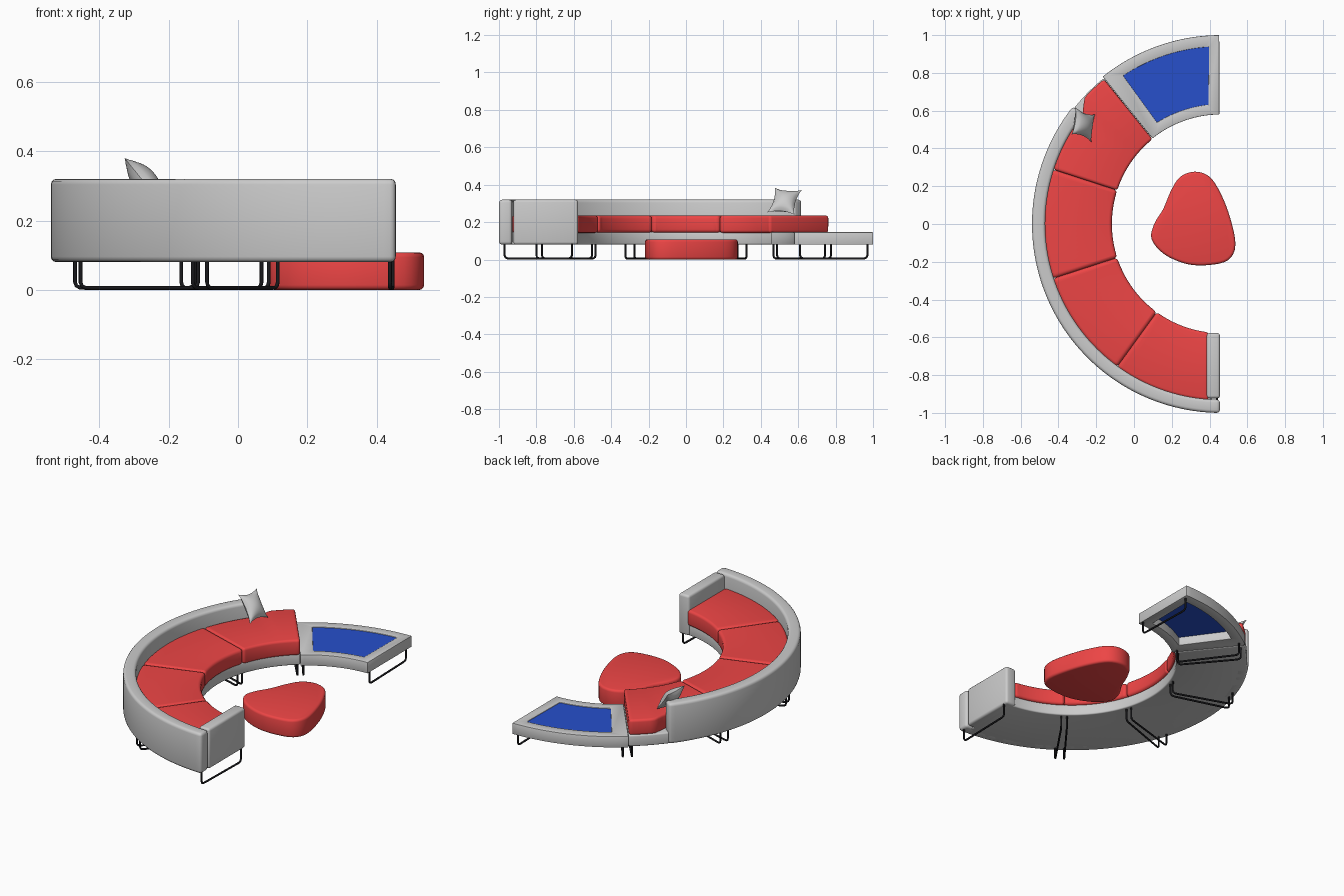
import bpy, bmesh
from math import radians, cos, sin
from mathutils import Vector

if "Cube" in bpy.data.objects:
    bpy.data.objects.remove(bpy.data.objects["Cube"])

CX = 0.46  # centre of the sofa arc, y = 0


def material(name, rgb):
    m = bpy.data.materials.new(name)
    m.diffuse_color = (*rgb, 1)
    m.use_nodes = True
    m.node_tree.nodes["Principled BSDF"].inputs["Base Color"].default_value = m.diffuse_color
    return m


RED = material("red_fabric", (0.85, 0.06, 0.06))
BLUE = material("blue_glass", (0.02, 0.08, 0.6))
BLACK = material("black_metal", (0.01, 0.01, 0.012))


def polar(r, deg, z):
    return Vector((CX + r * cos(radians(deg)), r * sin(radians(deg)), z))


def finish(name, bm, mat=None, bevel=0, segments=3):
    bmesh.ops.recalc_face_normals(bm, faces=bm.faces)
    me = bpy.data.meshes.new(name)
    bm.to_mesh(me)
    bm.free()
    ob = bpy.data.objects.new(name, me)
    bpy.context.collection.objects.link(ob)
    if mat:
        me.materials.append(mat)
    bpy.ops.object.select_all(action='DESELECT')
    bpy.context.view_layer.objects.active = ob
    ob.select_set(True)
    if bevel:
        b = ob.modifiers.new("bevel", 'BEVEL')
        b.width, b.segments = bevel, segments
        b.limit_method, b.angle_limit = 'ANGLE', radians(50)
        bpy.ops.object.modifier_apply(modifier="bevel")
    bpy.ops.object.shade_smooth_by_angle(angle=radians(40))
    return ob


def arcs(r0, r1, start, end, n):
    """Inner and outer arc; start and end are (inner, outer) angles."""
    pairs = []
    for i in range(n + 1):
        t = i / n
        a0 = start[0] + (end[0] - start[0]) * t
        a1 = start[1] + (end[1] - start[1]) * t
        pairs.append(((r0, a0), (r1(a1) if callable(r1) else r1, a1)))
    return pairs


def sector(name, r0, r1, z0, z1, start, end, n=20, mat=None, bevel=0.0):
    bm = bmesh.new()
    rows = [[bm.verts.new(polar(*p, z)) for p, z in
             ((a, z0), (b, z0), (b, z1), (a, z1))]
            for a, b in arcs(r0, r1, start, end, n)]
    for p, q in zip(rows, rows[1:]):
        for k in range(4):
            bm.faces.new((p[k], p[k - 1], q[k - 1], q[k]))
    bm.faces.new(rows[0])
    bm.faces.new(rows[-1])
    return finish(name, bm, mat, bevel)


# Upholstered base and curved back
sector("sofa_base", 0.59, 0.99, 0.08, 0.147, (128.8, 128.8), (266, 267), 70, bevel=0.008)
sector("backrest", 0.93, 1.0, 0.08, 0.32, (141.5, 141.5), (269.7, 269.7), 64, bevel=0.016)

# Armrest at the end of the sofa
bm = bmesh.new()
bmesh.ops.create_cube(bm, size=1)
for v in bm.verts:
    v.co = Vector((0.42, -0.75, 0.2)) + v.co * Vector((0.07, 0.345, 0.24))
finish("armrest", bm, bevel=0.014)


# Seat cushions; the first one widens where the back stops
def first_outer(a):
    return 0.985 - 0.055 * min(1, max(0, (a - 137) / 5))


sector("seat_1", 0.577, first_outer, 0.143, 0.236, (128.9, 128.9), (162, 162), 24, RED, 0.02)
sector("seat_2", 0.577, 0.935, 0.143, 0.236, (162, 162), (198, 198), 20, RED, 0.02)
sector("seat_3", 0.577, 0.935, 0.143, 0.236, (198, 198), (234, 234), 20, RED, 0.02)
sector("seat_4", 0.577, 0.935, 0.143, 0.236, (234, 234), (263.5, 266), 20, RED, 0.02)


# Side table: open frame with a glass panel
def outline(r0, r1, start, end, n=20):
    pairs = arcs(r0, r1, start, end, n)
    return [p[0] for p in pairs] + [p[1] for p in reversed(pairs)]


outer = outline(0.58, 1.0, (90.8, 90.5), (128.7, 128.7))
inner = outline(0.635, 0.94, (96, 93.8), (122.2, 123.4))
bm = bmesh.new()
loops = [[bm.verts.new(polar(*p, z)) for p in o]
         for o, z in ((outer, 0.08), (outer, 0.146), (inner, 0.146), (inner, 0.08))]
for k in range(4):
    a, b = loops[k - 1], loops[k]
    for i in range(len(a)):
        bm.faces.new((a[i - 1], a[i], b[i], b[i - 1]))
finish("table_frame", bm, bevel=0.003, segments=2)
sector("table_glass", 0.633, 0.942, 0.132, 0.142, (95.8, 93.6), (122.4, 123.6), 20, BLUE)


# Sled legs, single at the ends and paired between the seats
def leg(index, deg):
    cu = bpy.data.curves.new("sled_leg", 'CURVE')
    cu.dimensions = '3D'
    cu.bevel_depth, cu.bevel_resolution = 0.0055, 2
    half = [(0.61, 0.085), (0.61, 0.022), (0.614, 0.012), (0.624, 0.0065), (0.64, 0.0055)]
    pts = half + [(1.58 - r, z) for r, z in reversed(half)]
    sp = cu.splines.new('POLY')
    sp.points.add(len(pts) - 1)
    for p, (r, z) in zip(sp.points, pts):
        p.co = (*polar(r, deg, z), 1)
    cu.materials.append(BLACK)
    ob = bpy.data.objects.new(f"sled_leg_{index}", cu)
    bpy.context.collection.objects.link(ob)


for i, deg in enumerate((91.5, 127, 130, 160.5, 163.5, 196.5, 199.5, 232.5, 235.5, 268.7)):
    leg(i + 1, deg)

# Pebble-shaped ottoman from a smooth closed outline
shape = [(0.323, .277), (0.40, .25), (0.46, .16), (0.51, .03), (0.537, -.11),
         (0.50, -.19), (0.40, -.217), (0.28, -.212), (0.16, -.16), (0.093, -.08),
         (0.107, 0), (0.155, .08), (0.195, .175), (0.245, .25)]
pts = [Vector(p) for p in shape]
smooth = []
for i in range(len(pts)):
    p0, p1, p2, p3 = (pts[(i + k) % len(pts)] for k in range(4))
    for s in range(4):
        t = s / 4
        smooth.append(0.5 * (2 * p1 + (p2 - p0) * t + (2 * p0 - 5 * p1 + 4 * p2 - p3) * t * t
                             + (3 * p1 - p0 - 3 * p2 + p3) * t ** 3))
bm = bmesh.new()
low = bm.faces.new([bm.verts.new((p.x, p.y, 0)) for p in smooth])
top = bmesh.ops.extrude_face_region(bm, geom=[low], use_keep_orig=True)["geom"]
for v in top:
    if isinstance(v, bmesh.types.BMVert):
        v.co.z = 0.108
finish("ottoman", bm, RED, 0.014)

# Throw pillow leaning on the end of the back
centre = Vector((-0.268, 0.527, 0.312))
side = Vector((0.02, 0.145, -0.012)) / 2
up = Vector((-0.105, 0.04, 0.132)) / 2
normal = side.cross(up).normalized()
N = 14
bm = bmesh.new()
for sign in (1, -1):
    grid = []
    for i in range(N + 1):
        row = []
        for j in range(N + 1):
            u, v = 2 * i / N - 1, 2 * j / N - 1
            puff = 0.036 * ((1 - u * u) * (1 - v * v)) ** 0.6
            x, y = u * (1 - 0.2 * (1 - v * v)), v * (1 - 0.2 * (1 - u * u))
            row.append(bm.verts.new(centre + side * x + up * y + normal * puff * sign))
        grid.append(row)
    for a, b in zip(grid, grid[1:]):
        for j in range(N):
            bm.faces.new((a[j], a[j + 1], b[j + 1], b[j]))
bmesh.ops.remove_doubles(bm, verts=bm.verts, dist=0.0005)
finish("throw_pillow", bm)
